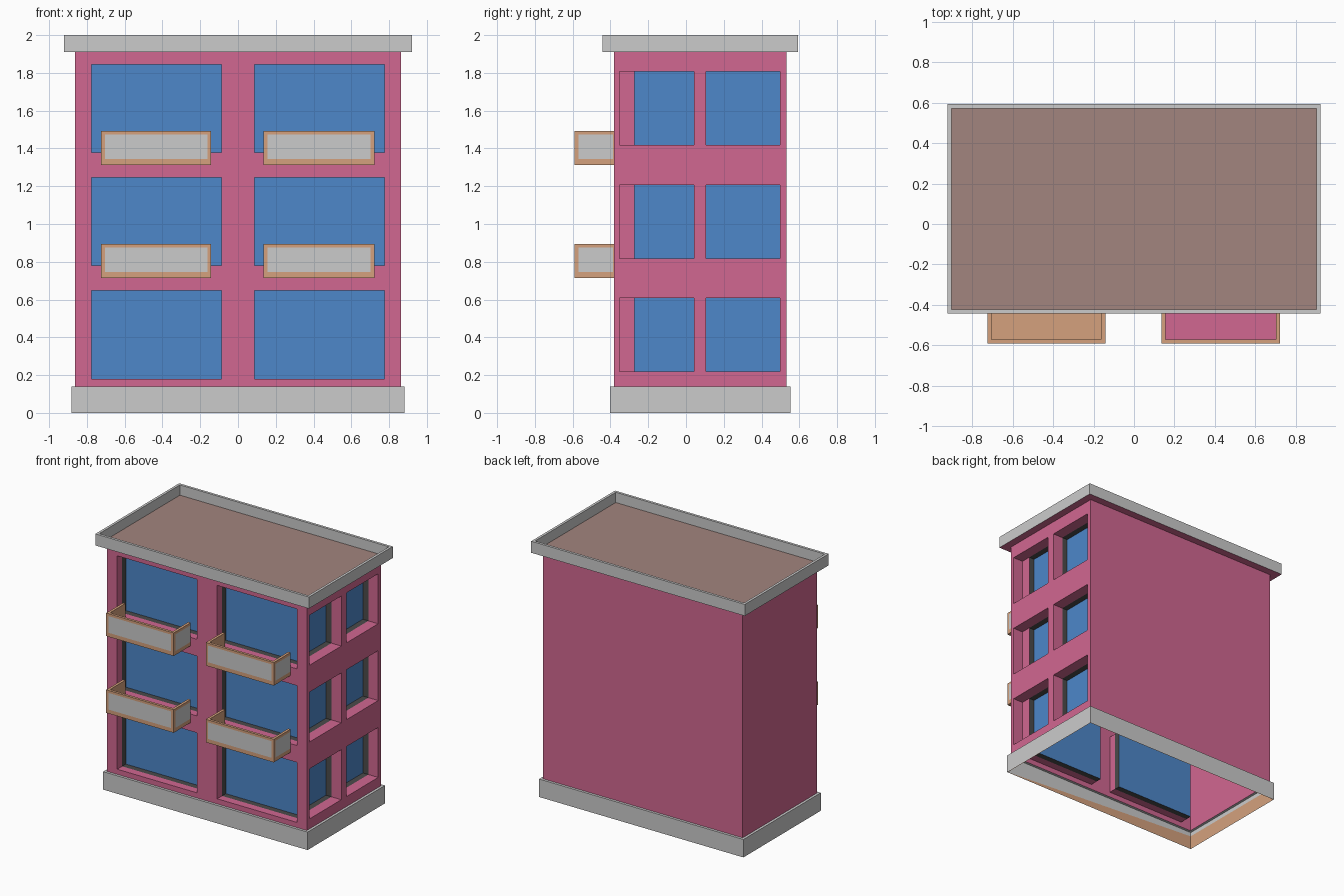
import bpy, bmesh

if "Cube" in bpy.data.objects:
    bpy.data.objects.remove(bpy.data.objects["Cube"])


def material(name, r, g, b):
    m = bpy.data.materials.new(name)
    m.diffuse_color = (r, g, b, 1)
    m.use_nodes = True
    m.node_tree.nodes["Principled BSDF"].inputs["Base Color"].default_value = m.diffuse_color
    return m


PINK = material("pink_wall", 0.64, 0.136, 0.283)
BLUE = material("blue_glass", 0.075, 0.245, 0.59)
DARK = material("dark_frame", 0.07, 0.07, 0.07)
TAN = material("tan_trim", 0.66, 0.356, 0.205)
BROWN = material("brown_roof", 0.36, 0.235, 0.209)
GREY = material("grey_stone", 0.8, 0.8, 0.8)
MATS = [PINK, BLUE, DARK, TAN, BROWN, GREY]


def build(name, polys):
    """Object from a list of (corner points, material)."""
    bm = bmesh.new()
    for pts, mat in polys:
        f = bm.faces.new([bm.verts.new(p) for p in pts])
        f.material_index = MATS.index(mat)
    bmesh.ops.remove_doubles(bm, verts=bm.verts, dist=1e-5)
    me = bpy.data.meshes.new(name)
    for m in MATS:
        me.materials.append(m)
    bm.to_mesh(me)
    bm.free()
    ob = bpy.data.objects.new(name, me)
    bpy.context.collection.objects.link(ob)
    return ob


def loop(inset, z):
    """Rectangle around the body footprint, grown by a negative inset."""
    x, y0, y1 = 0.862 - inset, -0.382 + inset, 0.532 - inset
    return [(-x, y0, z), (x, y0, z), (x, y1, z), (-x, y1, z)]


def bridge(a, b, mat):
    n = len(a)
    return [([a[i], a[(i + 1) % n], b[(i + 1) % n], b[i]], mat) for i in range(n)]


def windowed_wall(P, us, zs, pink_d, dark_d, first_inner=None):
    """Grid wall; cells with odd row and column become recessed windows."""
    def rect(a, b, c, e, d):
        return [P(a, c, d), P(b, c, d), P(b, e, d), P(a, e, d)]
    polys = []
    for i in range(len(us) - 1):
        for j in range(len(zs) - 1):
            a, b, c, e = us[i], us[i + 1], zs[j], zs[j + 1]
            outer = rect(a, b, c, e, 0)
            if i % 2 == 0 or j % 2 == 0:
                polys.append((outer, PINK))
                continue
            polys += bridge(outer, rect(a, b, c, e, pink_d), PINK)
            if i == 1 and first_inner is not None:
                polys.append((rect(a, first_inner, c, e, pink_d), PINK))
                a = first_inner
            polys += bridge(rect(a, b, c, e, pink_d), rect(a, b, c, e, dark_d), DARK)
            polys.append((rect(a, b, c, e, dark_d), BLUE))
    return polys


# Walls: windows on front and right, blank back and left
build("front_wall", windowed_wall(
    lambda u, z, d: (u, -0.382 + d, z),
    [-0.862, -0.775, -0.088, 0.088, 0.775, 0.862],
    [0.14, 0.18, 0.648, 0.78, 1.247, 1.378, 1.845, 1.91], 0.06, 0.106))
build("right_wall", windowed_wall(
    lambda u, z, d: (0.862 - d, u, z),
    [-0.382, -0.351, 0.042, 0.105, 0.497, 0.532],
    [0.14, 0.218, 0.608, 0.818, 1.207, 1.417, 1.807, 1.91], 0.085, 0.132, -0.273))
build("back_and_left_walls", bridge(loop(0, 0.14), loop(0, 1.91), PINK)[2:])

# Hollow plinth, lined with tan on the inside (front lining tapers to a wedge)
lining = bridge(loop(-0.016, 0), loop(-0.016, 0.105), TAN)
low, high = loop(-0.016, 0), loop(-0.016, 0.105)
lining[0] = ([low[0], low[1], high[0]], TAN)
build("plinth",
      bridge(loop(-0.02, 0), loop(-0.02, 0.14), GREY)
      + bridge(loop(-0.02, 0.14), loop(0, 0.14), GREY)
      + lining)

# Parapet with sunken roof and pink soffit
build("roof_parapet",
      bridge(loop(-0.06, 1.91), loop(-0.06, 2.0), GREY)
      + bridge(loop(-0.06, 2.0), loop(-0.04, 2.0), GREY)
      + bridge(loop(-0.04, 2.0), loop(-0.04, 1.92), GREY)
      + [(loop(-0.04, 1.92), BROWN), (loop(-0.06, 1.91)[::-1], PINK)])


def balcony(name, x0, x1, z0, floor_mat):
    y0, y1, z1, t = -0.59, -0.382, z0 + 0.18, 0.02
    zf = z0 + 0.03

    def u_path(k, z):
        return [(x0 + k, y1, z), (x0 + k, y0 + k, z), (x1 - k, y0 + k, z), (x1 - k, y1, z)]
    polys = []
    # tan tray: outer sides, rim, inner sides, underside, floor
    for a, b in ((u_path(0, z0), u_path(0, z1)), (u_path(0, z1), u_path(t, z1)),
                 (u_path(t, z1), u_path(t, zf))):
        polys += bridge(a, b, TAN)[:3]
    polys.append((u_path(0, z0)[::-1], TAN))
    polys.append((u_path(t, zf), floor_mat))
    # grey panels on the three outer sides
    c, e, o = z0 + 0.032, z1 - 0.018, 0.002
    polys.append(([(x0 + t, y0 - o, c), (x1 - t, y0 - o, c),
                   (x1 - t, y0 - o, e), (x0 + t, y0 - o, e)], GREY))
    for x in (x0 - o, x1 + o):
        polys.append(([(x, y0 + t, c), (x, y1 - 0.005, c),
                       (x, y1 - 0.005, e), (x, y0 + t, e)], GREY))
    build(name, polys)


# Balconies on the upper two floors
for level, z in (("middle", 0.713), ("upper", 1.312)):
    balcony(level + "_left_balcony", -0.725, -0.142, z, TAN)
    balcony(level + "_right_balcony", 0.135, 0.722, z, PINK)
